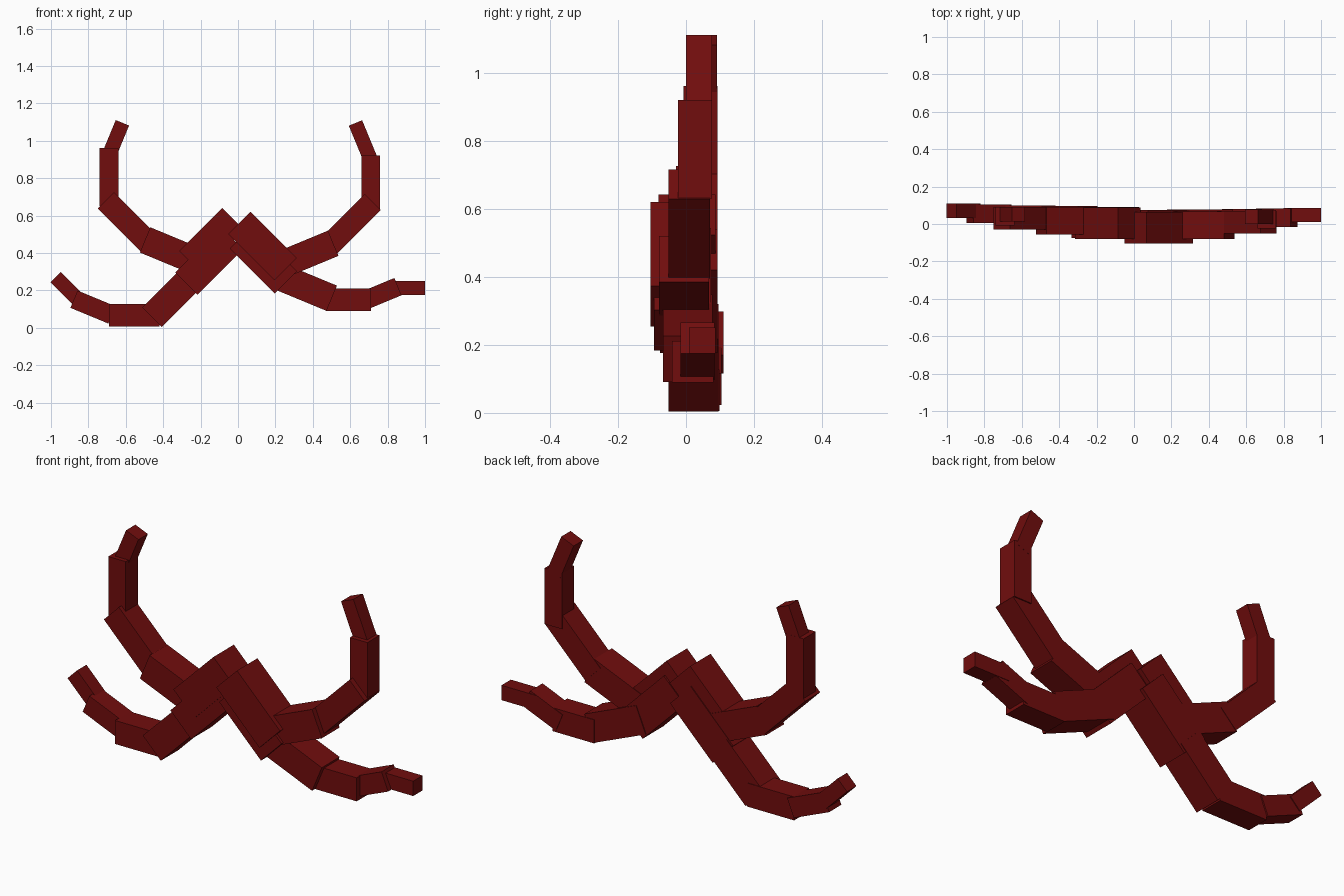
import bpy
import math

cube = bpy.data.objects.get("Cube")
if cube:
    bpy.data.objects.remove(cube, do_unlink=True)

# Single dark red material
red = bpy.data.materials.new("dark red")
red.use_nodes = True
colour = (0.165, 0.004, 0.004, 1)
red.diffuse_color = colour
red.node_tree.nodes["Principled BSDF"].inputs["Base Color"].default_value = colour

# Thickness of each segment, from root to tip
WIDTHS = (0.168, 0.146, 0.122, 0.1, 0.077)

# Each limb: y of the segment centres, then (tip x, tip z, angle, length) per segment
LIMBS = {
    "upper_left_limb": (
        (-0.02, -0.006, 0.009, 0.026, 0.038),
        ((0.255, 0.313, -45, 0.35), (0.509, 0.452, 22.5, 0.30),
         (0.72, 0.672, 45, 0.33), (0.71, 0.92, 90, 0.29),
         (0.628, 1.095, 112.5, 0.22))),
    "upper_right_limb": (
        (0.003, 0.017, 0.031, 0.042, 0.053),
        ((-0.255, 0.352, 225, 0.325), (-0.497, 0.47, 157.5, 0.31),
         (-0.707, 0.682, 135, 0.33), (-0.69, 0.96, 90, 0.31),
         (-0.618, 1.096, 67.5, 0.20))),
    "lower_left_limb": (
        (-0.01, 0.005, 0.02, 0.034, 0.048),
        ((0.257, 0.243, -45, 0.34), (0.501, 0.158, -22.5, 0.32),
         (0.711, 0.15, 0, 0.24), (0.855, 0.22, 22.5, 0.20),
         (1.0, 0.213, 0, 0.20))),
    "lower_right_limb": (
        (0.008, 0.022, 0.037, 0.055, 0.071),
        ((-0.276, 0.236, 225, 0.345), (-0.46, 0.056, 225, 0.30),
         (-0.69, 0.067, 180, 0.27), (-0.877, 0.153, 157.5, 0.22),
         (-0.975, 0.27, 135, 0.18))),
}


def segment(name, x, y, z, angle, length, width):
    """Square bar whose far end is centred on x, z."""
    a = math.radians(angle)
    centre = (x - math.cos(a) * length / 2, y, z - math.sin(a) * length / 2)
    bpy.ops.mesh.primitive_cube_add(size=1, location=centre, rotation=(0, -a, 0))
    bar = bpy.context.object
    bar.name = name
    bar.scale = (length, width, width)
    bpy.ops.object.transform_apply(location=False, rotation=False, scale=True)
    bar.data.materials.append(red)


for limb, (depths, parts) in LIMBS.items():
    for i, (x, z, angle, length) in enumerate(parts):
        segment(f"{limb}_segment_{i + 1}", x, depths[i], z, angle, length, WIDTHS[i])
